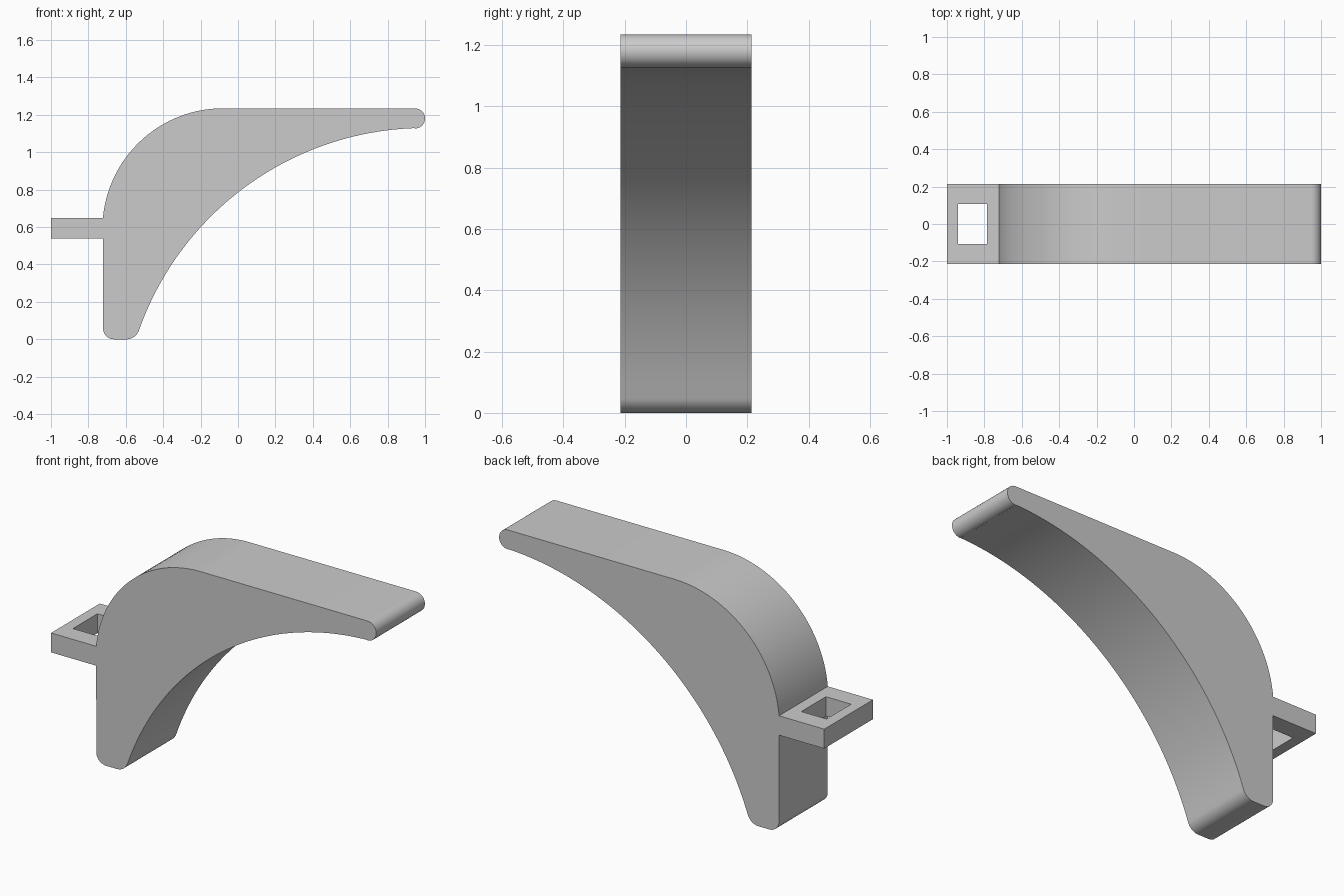
import bpy
import bmesh
from math import radians, degrees, atan2, cos, sin

HALF_WIDTH = 0.214

cube = bpy.data.objects.get("Cube")
if cube:
    bpy.data.objects.remove(cube, do_unlink=True)

grey = bpy.data.materials.new("plain grey")
grey.use_nodes = True
colour = (0.6, 0.6, 0.6, 1)
grey.diffuse_color = colour
grey.node_tree.nodes["Principled BSDF"].inputs["Base Color"].default_value = colour


def arc(cx, cz, r, start, end, steps):
    """Points on an arc in the xz plane, angles in degrees."""
    angles = [radians(start + (end - start) * i / steps) for i in range(steps + 1)]
    return [(cx + r * cos(a), cz + r * sin(a)) for a in angles]


def extrude_faces(bm, vector):
    result = bmesh.ops.extrude_face_region(bm, geom=bm.faces[:], use_keep_orig=True)
    moved = [v for v in result["geom"] if isinstance(v, bmesh.types.BMVert)]
    bmesh.ops.translate(bm, verts=moved, vec=vector)
    bmesh.ops.recalc_face_normals(bm, faces=bm.faces[:])


def finish(bm, name):
    mesh = bpy.data.meshes.new(name)
    bm.to_mesh(mesh)
    bm.free()
    mesh.materials.append(grey)
    obj = bpy.data.objects.new(name, mesh)
    bpy.context.collection.objects.link(obj)
    bpy.ops.object.select_all(action="DESELECT")
    obj.select_set(True)
    bpy.context.view_layer.objects.active = obj
    bpy.ops.object.shade_smooth_by_angle(angle=radians(30))


# Curved arm: side profile swept across the width
cx, cz, r = 1.0, -0.492, 1.622          # hollow underside
foot_x, foot_r = -0.596, 0.07           # rounded foot corner
foot_angle = degrees(atan2(cz - foot_r, cx - foot_x))
tip_x, tip_r, top = 0.946, 0.054, 1.235

profile = arc(-0.662, 0.06, 0.06, 180, 270, 10)
profile += arc(foot_x, foot_r, foot_r, -90, foot_angle, 10)
profile += arc(cx, cz, r, foot_angle + 180, 92, 48)[1:]
profile += arc(tip_x, top - tip_r, tip_r, -90, 90, 18)
profile += arc(-0.08, 0.59, 0.645, 90, 174.7, 32)

bm = bmesh.new()
bm.faces.new([bm.verts.new((x, -HALF_WIDTH, z)) for x, z in profile])
extrude_faces(bm, (0, 2 * HALF_WIDTH, 0))
finish(bm, "curved_arm")

# Strap loop: flat plate with a rectangular slot
xs = [-1.0, -0.94, -0.785, -0.7]
ys = [-HALF_WIDTH, -0.108, 0.108, HALF_WIDTH]
bm = bmesh.new()
grid = [[bm.verts.new((x, y, 0.54)) for y in ys] for x in xs]
for i in range(3):
    for j in range(3):
        if (i, j) != (1, 1):
            bm.faces.new((grid[i][j], grid[i + 1][j],
                          grid[i + 1][j + 1], grid[i][j + 1]))
extrude_faces(bm, (0, 0, 0.108))
finish(bm, "slotted_loop")
